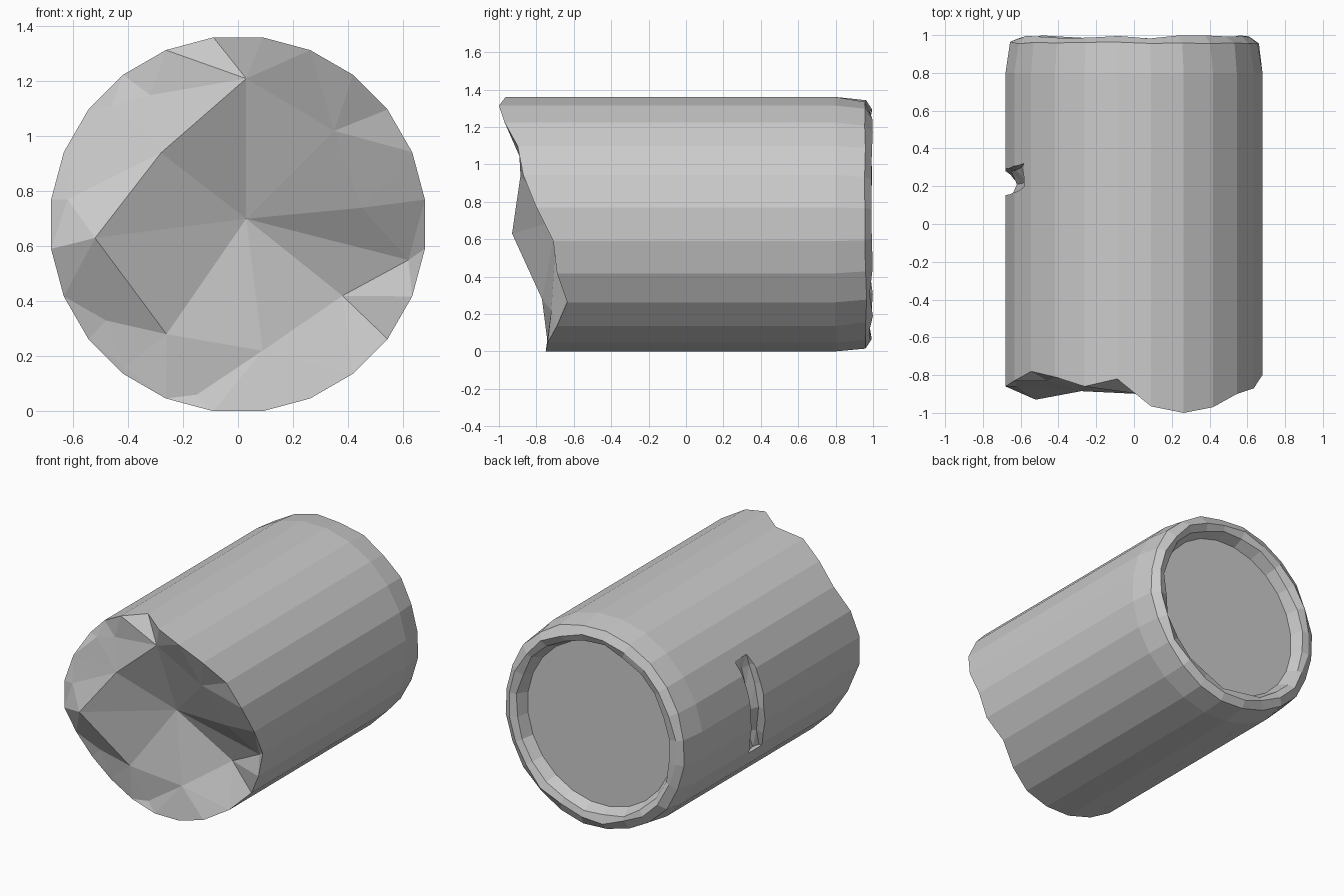
import bpy, bmesh, math, random
from mathutils import Vector
from mathutils.geometry import delaunay_2d_cdt

if "Cube" in bpy.data.objects:
    bpy.data.objects.remove(bpy.data.objects["Cube"])

random.seed(4)
N, R, CZ = 24, 0.686, 0.68


def ring_xz(k, r=R):
    a = math.radians(7.5 + 360 / N * k)
    return r * math.sin(a), CZ + r * math.cos(a)


# Jagged front edge: y for each of the 24 sides, clockwise from the top
rim_y = [-.965, -1.0, -.97, -.90, -.87, -.80, -.71, -.69, -.635, -.69, -.74, -.75,
         -.75, -.74, -.74, -.76, -.80, -.86, -.86, -.83, -.78, -.81, -.86, -.82]
# Points on the broken front face: x, y, z (centre first)
face_pts = [(.03, -.69, .70), (.03, -.90, 1.21), (.35, -.88, 1.02), (.45, -.77, .74),
            (.62, -.66, .55), (.38, -.60, .42), (.09, -.72, .22), (-.26, -.77, .28),
            (-.41, -.745, .16), (-.52, -.93, .63), (-.28, -.885, .94), (-.32, -.84, 1.15),
            (-.46, -.83, 1.11), (-.48, -.77, .33), (-.15, -.73, .06), (.47, -.65, .24),
            (-.62, -.86, .77)]

bm = bmesh.new()


def add_ring(ys, r, jitter=0.0):
    out = []
    for k in range(N):
        x, z = ring_xz(k, r + random.uniform(-jitter, jitter))
        out.append(bm.verts.new((x, ys[k] + random.uniform(-jitter, jitter), z)))
    return out


# Log side, worn back edge and the recess in the back end
front = add_ring(rim_y, R)
rings = [front]
for y, r, j in [(.80, R, 0), (.96, .665, .006), (.99, .61, .01),
                (.975, .57, .01), (.90, .54, 0)]:
    rings.append(add_ring([y] * N, r, j))
for a, b in zip(rings, rings[1:]):
    for k in range(N):
        n = (k + 1) % N
        bm.faces.new((a[k], a[n], b[n], b[k]))
bm.faces.new(rings[-1])

# Broken front face, triangulated as seen from the front
verts = front + [bm.verts.new(p) for p in face_pts]
flat = [Vector((v.co.x, v.co.z)) for v in verts]
edges = [(k, (k + 1) % N) for k in range(N)]
spokes = [(N, N + i) for i in (1, 2, 3, 4, 5, 6, 7, 9, 10)]
tris = delaunay_2d_cdt(flat, edges + spokes, [], 0, 1e-5, True)
for f in tris[2]:
    ids = [tris[3][i][0] for i in f]
    if len(set(ids)) == 3:
        try:
            bm.faces.new([verts[i] for i in ids])
        except ValueError:
            pass
bmesh.ops.recalc_face_normals(bm, faces=bm.faces)
mesh = bpy.data.meshes.new("log")
bm.to_mesh(mesh)
bm.free()
log = bpy.data.objects.new("log", mesh)
bpy.context.collection.objects.link(log)

# Curved gouge on the left side
bm = bmesh.new()
sections = []
for ang, depth, y in [(-25, .02, .17), (-16, .08, .20), (0, .06, .23),
                      (14, .07, .235), (25, .05, .25), (31, .0, .27)]:
    a = math.radians(ang)
    sec = []
    for dy, r in [(-.085, .75), (-.075, .68 - depth * .6), (-.02, .68 - depth),
                  (.05, .68 - depth * .5), (.08, .75)]:
        sec.append(bm.verts.new((-r * math.cos(a), y + dy, CZ + r * math.sin(a))))
    sections.append(sec)
for a, b in zip(sections, sections[1:]):
    for k in range(5):
        n = (k + 1) % 5
        bm.faces.new((a[k], a[n], b[n], b[k]))
bm.faces.new(sections[0])
bm.faces.new(sections[-1])
bmesh.ops.triangulate(bm, faces=bm.faces)
bmesh.ops.recalc_face_normals(bm, faces=bm.faces)
cm = bpy.data.meshes.new("gouge_cutter")
bm.to_mesh(cm)
bm.free()
cutter = bpy.data.objects.new("gouge_cutter", cm)
bpy.context.collection.objects.link(cutter)
cutter.hide_render = True

mod = log.modifiers.new("gouge", 'BOOLEAN')
mod.operation = 'DIFFERENCE'
mod.solver = 'EXACT'
mod.object = cutter
bpy.context.view_layer.objects.active = log
bpy.ops.object.modifier_apply(modifier=mod.name)
bpy.data.objects.remove(cutter)
